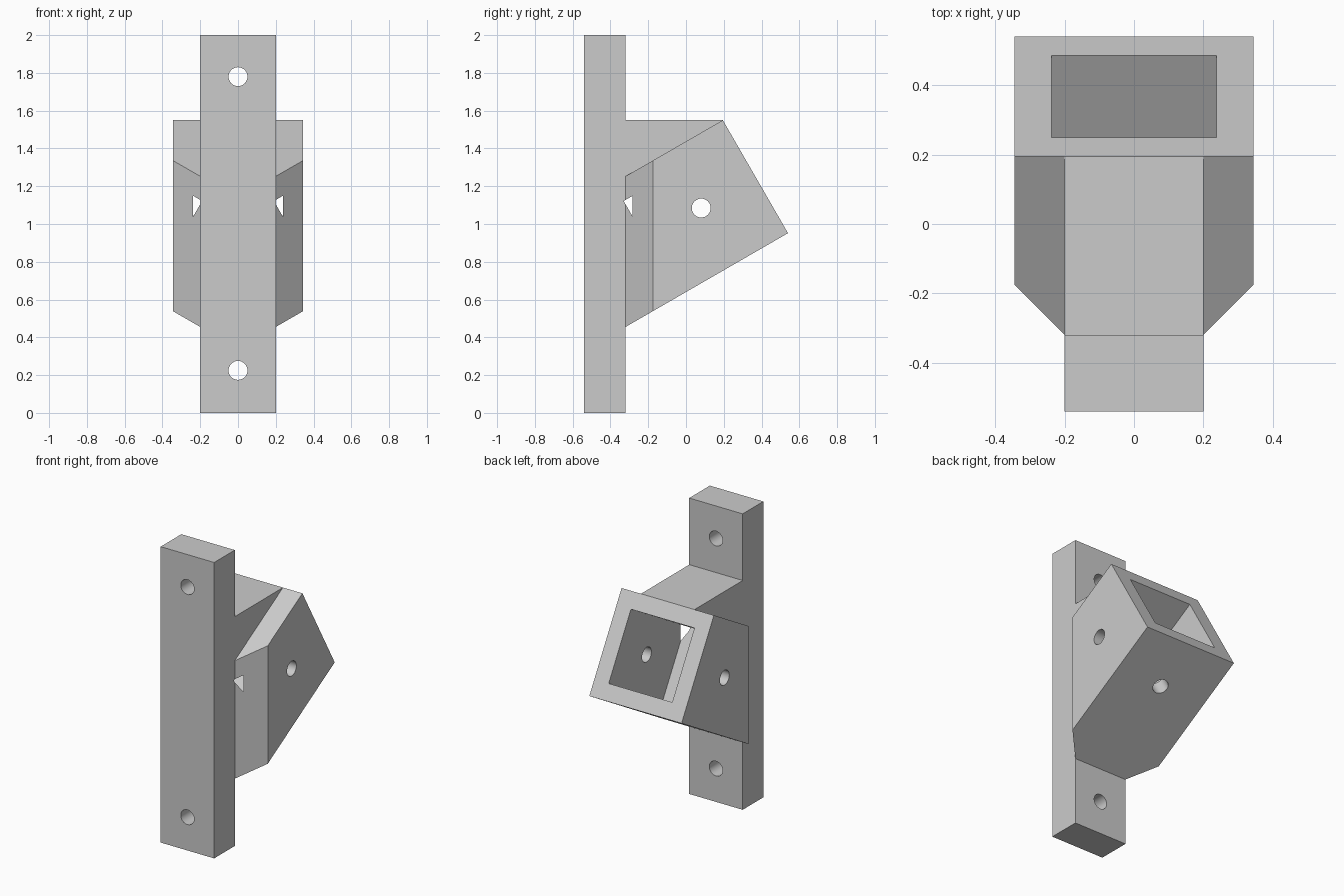
import bpy
import bmesh
import math
from mathutils import Matrix, Vector

if "Cube" in bpy.data.objects:
    bpy.data.objects.remove(bpy.data.objects["Cube"], do_unlink=True)

grey = bpy.data.materials.new("plain_grey")
grey.use_nodes = True
grey.diffuse_color = (0.6, 0.6, 0.6, 1)
grey.node_tree.nodes["Principled BSDF"].inputs["Base Color"].default_value = (0.6, 0.6, 0.6, 1)

TILT = Matrix.Rotation(math.radians(30), 4, "X")   # socket axis, y tilted upwards
SLOPE = math.tan(math.radians(30))
BACK = -0.32                                        # back face of the plate
HALF = 0.345                                        # half width of the socket
BORE = 0.05


def finish(bm, name):
    bmesh.ops.recalc_face_normals(bm, faces=bm.faces)
    mesh = bpy.data.meshes.new(name)
    bm.to_mesh(mesh)
    bm.free()
    mesh.materials.append(grey)
    obj = bpy.data.objects.new(name, mesh)
    bpy.context.collection.objects.link(obj)
    return obj


def loft(name, ring_a, ring_b):
    """Solid between two matching rings of points."""
    bm = bmesh.new()
    a = [bm.verts.new(p) for p in ring_a]
    b = [bm.verts.new(p) for p in ring_b]
    bm.faces.new(a)
    bm.faces.new(b)
    for i in range(len(a)):
        j = (i + 1) % len(a)
        bm.faces.new((a[i], a[j], b[j], b[i]))
    return finish(bm, name)


def box(name, size, matrix):
    bm = bmesh.new()
    bmesh.ops.create_cube(bm, size=1, matrix=matrix @ Matrix.Diagonal((*size, 1)))
    return finish(bm, name)


def rod(name, depth, matrix):
    bm = bmesh.new()
    bmesh.ops.create_cone(bm, cap_ends=True, segments=32, radius1=BORE, radius2=BORE,
                          depth=depth, matrix=matrix)
    return finish(bm, name)


def combine(target, tool, operation):
    mod = target.modifiers.new(operation.lower(), "BOOLEAN")
    mod.operation = operation
    mod.solver = "EXACT"
    mod.object = tool
    bpy.context.view_layer.objects.active = target
    bpy.ops.object.modifier_apply(modifier=mod.name)
    bpy.data.objects.remove(tool, do_unlink=True)


def low(y):
    return 0.455 + (y - BACK) * SLOPE


def high(y):
    return 1.2525 + (y - BACK) * SLOPE


# Upright mounting plate
bracket = box("mounting_bracket", (0.4, 0.22, 2), Matrix.Translation((0, -0.43, 1)))

# Tilted square socket, chamfered where it meets the plate
lip_low, lip_high = 0.54, 0.195


def plan(lip, height):
    half = [(0.2, BACK), (HALF, -0.175), (HALF, lip)]
    outline = half + [(-x, y) for x, y in reversed(half)]
    return [(x, y, height(y)) for x, y in outline]


socket = loft("socket", plan(lip_low, low), plan(lip_high, high))
combine(bracket, socket, "UNION")

# Wedge filling the corner between the plate and the top of the socket
top = high(lip_high)
wedge_side = [(-0.4, 1.2), (-0.4, top), (lip_high, top), (BACK, 1.2)]
wedge = loft("wedge", [(0.2, y, z) for y, z in wedge_side],
             [(-0.2, y, z) for y, z in wedge_side])
combine(bracket, wedge, "UNION")

# Square pocket in the socket, open at the tilted end
pocket = box("pocket_cutter", (0.475, 0.825, 0.475),
             TILT @ Matrix.Translation((0, 0.6875, 0.899)))
combine(bracket, pocket, "DIFFERENCE")

# Screw holes through the plate
for z in (0.225, 1.78):
    hole = rod("screw_cutter", 0.6,
               Matrix.Translation((0, -0.43, z)) @ Matrix.Rotation(math.pi / 2, 4, "X"))
    combine(bracket, hole, "DIFFERENCE")

# Pin hole across the socket, and one through its underside
pin = TILT @ Vector((0, 0.612, 0.899))
combine(bracket, rod("pin_cutter", 1, Matrix.Translation(pin)
                     @ Matrix.Rotation(math.pi / 2, 4, "Y")), "DIFFERENCE")
combine(bracket, rod("underside_cutter", 0.3,
                     TILT @ Matrix.Translation((0, 0.612, 0.56))), "DIFFERENCE")

# Smooth bores, sharp edges
bpy.ops.object.select_all(action="DESELECT")
bracket.select_set(True)
bpy.context.view_layer.objects.active = bracket
bpy.ops.object.shade_smooth_by_angle(angle=math.radians(25))
